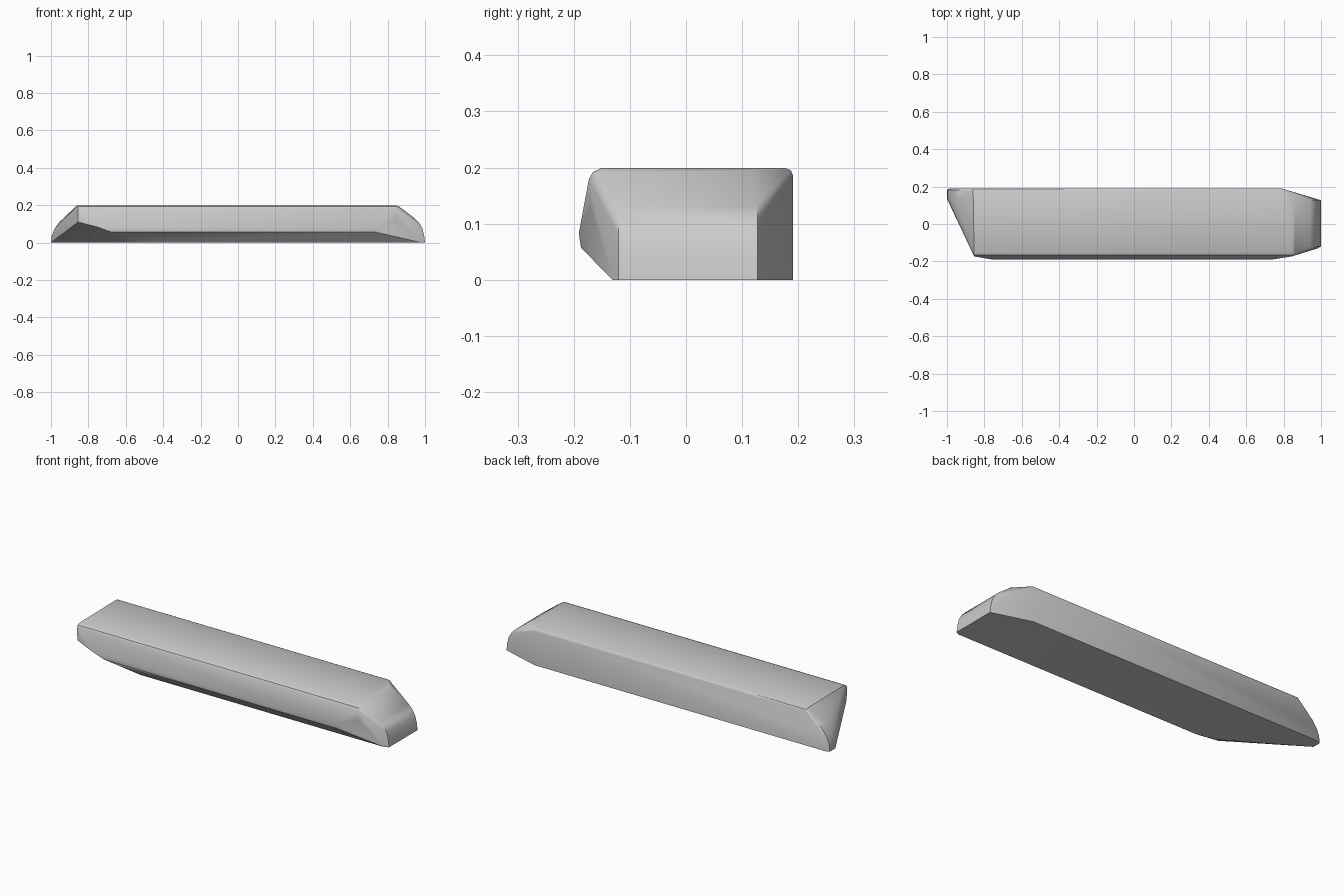
import bpy, bmesh

if "Cube" in bpy.data.objects:
    bpy.data.objects.remove(bpy.data.objects["Cube"])

pts = []


def section(x, profile):
    pts.extend((x, y, z) for y, z in profile)


def end_curve(profile, y0, y1):
    for x, z in profile:
        pts.extend([(x, y0, z), (x, y1, z)])


# Long body: undercut front, rounded top edges, flat back
top_front = [(-0.177, 0.18), (-0.170, 0.192), (-0.155, 0.199)]
section(-0.855, [(-0.170, 0.11)] + [(y + 0.004, z) for y, z in top_front])
section(0.845, [(-0.170, 0.13)] + [(y + 0.004, z) for y, z in top_front])
section(-0.75, [(-0.191, 0.083)])
section(0.73, [(-0.191, 0.083), (-0.187, 0.057)])
section(-0.68, [(-0.187, 0.057)])
section(-0.50, [(-0.131, 0)])
section(-0.60, [(-0.112, 0)])

# Back edge, running to the corner cut at the right
top_back = [(0.178, 0.199), (0.187, 0.195), (0.191, 0.185)]
section(0.785, top_back + [(0.191, 0)])
section(-0.86, top_back)

# Rounded right end
end_curve([(1, 0), (0.995, 0.04), (0.985, 0.078), (0.967, 0.108), (0.942, 0.132)], -0.120, 0.127)
pts.extend([(0.98, -0.131, 0), (0.86, -0.155, 0.192), (0.86, 0.112, 0.194), (0.835, 0.112, 0.199)])

# Curved pointed left end
end_curve([(-1, 0), (-0.996, 0.035), (-0.982, 0.072), (-0.955, 0.11), (-0.93, 0.134)], 0.135, 0.182)
pts.extend([(-0.985, 0.191, 0), (-0.965, 0.191, 0.08), (-0.93, 0.190, 0.12)])

bm = bmesh.new()
for p in pts:
    bm.verts.new(p)
res = bmesh.ops.convex_hull(bm, input=bm.verts[:])
unused = {g for g in res["geom_interior"] + res["geom_unused"] if isinstance(g, bmesh.types.BMVert)}
bmesh.ops.delete(bm, geom=list(unused), context='VERTS')
bmesh.ops.dissolve_limit(bm, angle_limit=0.01, verts=bm.verts[:], edges=bm.edges[:])
bmesh.ops.recalc_face_normals(bm, faces=bm.faces[:])
mesh = bpy.data.meshes.new("stone_slab")
bm.to_mesh(mesh)
bm.free()
slab = bpy.data.objects.new("stone_slab", mesh)
bpy.context.collection.objects.link(slab)
bpy.context.view_layer.objects.active = slab
slab.select_set(True)
bpy.ops.object.shade_smooth_by_angle(angle=0.5)
